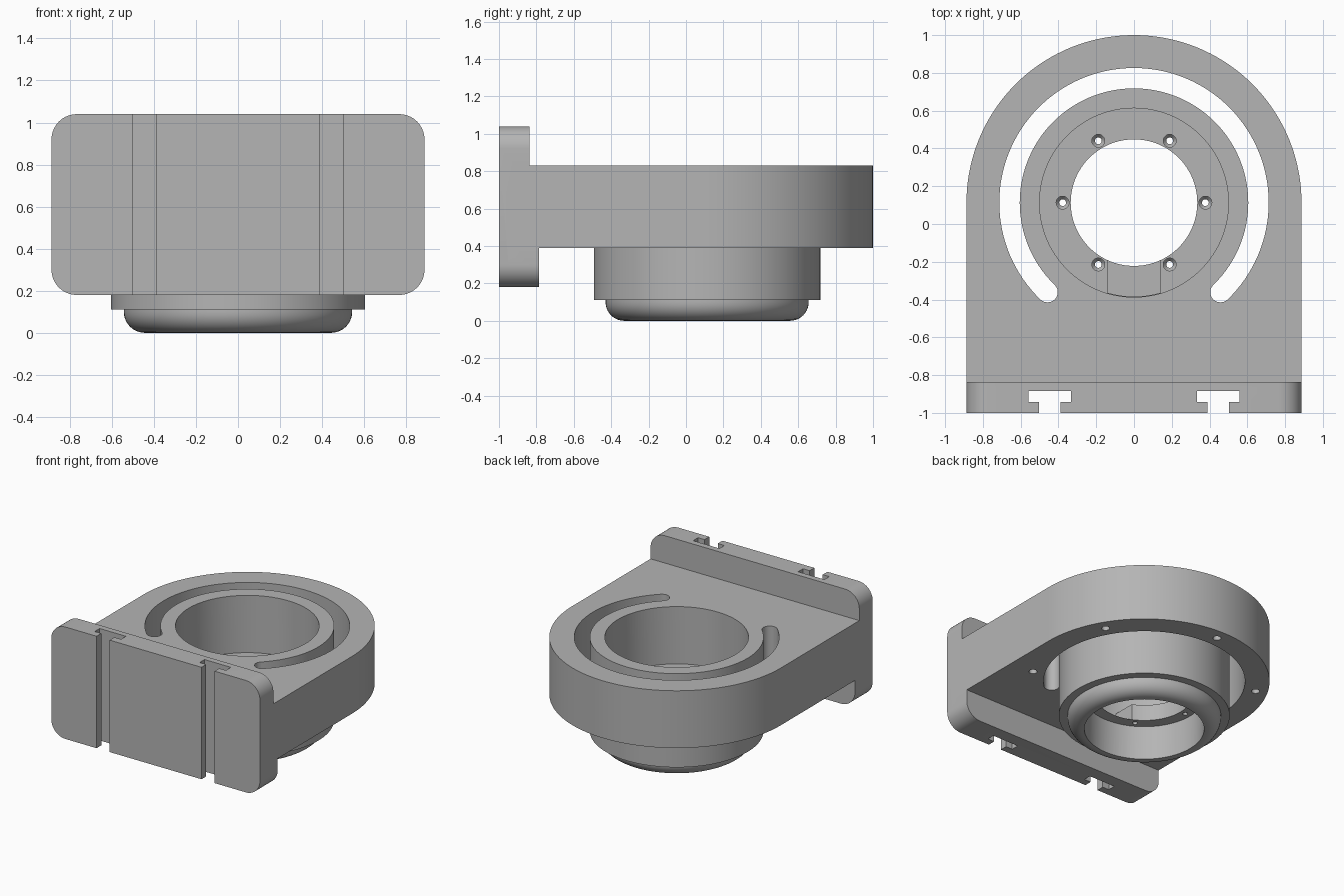
import bpy, bmesh
from math import sin, cos, radians, pi, asin, degrees

cube = bpy.data.objects.get("Cube")
if cube:
    bpy.data.objects.remove(cube, do_unlink=True)

CY = 0.113          # y of the ring axis
HALF = 0.887        # half width of plate and body

grey = bpy.data.materials.new("plain grey")
grey.use_nodes = True
grey.diffuse_color = (0.46, 0.46, 0.46, 1)
grey.node_tree.nodes["Principled BSDF"].inputs["Base Color"].default_value = (0.46, 0.46, 0.46, 1)


def finish(bm, name):
    bmesh.ops.remove_doubles(bm, verts=bm.verts, dist=1e-5)
    bmesh.ops.recalc_face_normals(bm, faces=bm.faces)
    mesh = bpy.data.meshes.new(name)
    bm.to_mesh(mesh)
    bm.free()
    mesh.materials.append(grey)
    obj = bpy.data.objects.new(name, mesh)
    bpy.context.collection.objects.link(obj)
    return obj


def arc(cx, cy, r, start, end, steps):
    angles = [radians(start + (end - start) * i / steps) for i in range(steps + 1)]
    return [(cx + r * cos(a), cy + r * sin(a)) for a in angles]


def prism(name, outline, low, high, upright=False):
    """Extrude an outline along z, or along y when upright."""
    bm = bmesh.new()
    place = (lambda u, v: (u, low, v)) if upright else (lambda u, v: (u, v, low))
    face = bm.faces.new([bm.verts.new(place(u, v)) for u, v in outline])
    out = bmesh.ops.extrude_face_region(bm, geom=[face])
    move = (0, high - low, 0) if upright else (0, 0, high - low)
    bmesh.ops.translate(bm, vec=move, verts=[g for g in out["geom"] if isinstance(g, bmesh.types.BMVert)])
    return finish(bm, name)


def lathe(name, profile, steps=128, x=0, y=CY):
    """Turn a radius and height profile around an upright axis."""
    bm = bmesh.new()
    verts = [bm.verts.new((x + r, y, z)) for r, z in profile]
    edges = [bm.edges.new(pair) for pair in zip(verts, verts[1:])]
    bmesh.ops.spin(bm, geom=verts + edges, cent=(x, y, 0), axis=(0, 0, 1),
                   angle=2 * pi, steps=steps)
    return finish(bm, name)


def combine(target, tool, operation):
    mod = target.modifiers.new("combine", 'BOOLEAN')
    mod.operation, mod.solver, mod.object = operation, 'EXACT', tool
    bpy.context.view_layer.objects.active = target
    bpy.ops.object.modifier_apply(modifier=mod.name)
    bpy.data.objects.remove(tool, do_unlink=True)


def rounded(z0, z1, r):
    pts = []
    for cx, cz, start in ((HALF - r, z1 - r, 0), (r - HALF, z1 - r, 90),
                          (r - HALF, z0 + r, 180), (HALF - r, z0 + r, 270)):
        pts += arc(cx, cz, r, start, start + 90, 10)
    return pts


# Arched body with the curved through slot
body = prism("bracket_housing", arc(0, CY, HALF, 0, 180, 72) + [(-HALF, -0.9), (HALF, -0.9)], 0.39, 0.83)
slot = arc(0, CY, 0.713, -46, 226, 96)
for angle, turn in ((226, 226), (-46, 134)):
    a = radians(angle)
    slot += arc(0.659 * cos(a), CY + 0.659 * sin(a), 0.054, turn, turn + 180, 12)
    if angle == 226:
        slot += arc(0, CY, 0.59, 226, -46, 96)
combine(body, prism("slot_cutter", slot, 0.3, 0.9), 'DIFFERENCE')

# Mounting plate and its thicker lower lip
combine(body, prism("mounting_plate", rounded(0.18, 1.04, 0.12), -1, -0.837, True), 'UNION')
combine(body, prism("lower_lip", rounded(0.18, 0.7, 0.12), -0.95, -0.785, True), 'UNION')

# Hub with rounded boss underneath
hub_profile = [(0, 0)] + arc(0.443, 0.1, 0.1, -90, 0, 10) + [(0.543, 0.11), (0.605, 0.11), (0.605, 0.83), (0, 0.83)]
combine(body, lathe("hub", hub_profile), 'UNION')

# Stepped bore, leaving an inner seat ring
bore = [(0, -0.1), (0.424, -0.1), (0.424, 0.265), (0.335, 0.265),
        (0.335, 0.39), (0.5, 0.39), (0.5, 0.9), (0, 0.9)]
combine(body, lathe("bore_cutter", bore), 'DIFFERENCE')

# Notch through the front of the seat ring
spread = degrees(asin(0.14 / 0.497))
notch = arc(0, CY, 0.497, 270 - spread, 270 + spread, 12) + [(0.14, CY - 0.1), (-0.14, CY - 0.1)]
combine(body, prism("notch_cutter", notch, 0.265, 0.45), 'DIFFERENCE')

# Six counterbored holes in the seat, six blind holes under the body
for i in range(6):
    a = radians(60 * i)
    screw = [(0, 0.2), (0.018, 0.2), (0.018, 0.33), (0.034, 0.35), (0.034, 0.45), (0, 0.45)]
    combine(body, lathe("screw_cutter", screw, 20, 0.378 * cos(a), CY + 0.378 * sin(a)), 'DIFFERENCE')
    b = a + radians(30)
    blind = [(0, 0.3), (0.029, 0.3), (0.029, 0.55), (0, 0.55)]
    combine(body, lathe("blind_cutter", blind, 20, 0.8 * cos(b), CY + 0.8 * sin(b)), 'DIFFERENCE')

# Pair of T-shaped grooves down the plate front
for side in (-1, 1):
    half = [(0.056, -1.1), (0.056, -0.943), (0.112, -0.943), (0.112, -0.883)]
    tee = half + [(-u, v) for u, v in reversed(half)]
    tee = [(side * 0.446 + u, v) for u, v in tee]
    combine(body, prism("groove_cutter", tee, 0, 1.2), 'DIFFERENCE')

bpy.ops.object.select_all(action='DESELECT')
body.select_set(True)
bpy.context.view_layer.objects.active = body
bpy.ops.object.shade_smooth_by_angle(angle=radians(30))
